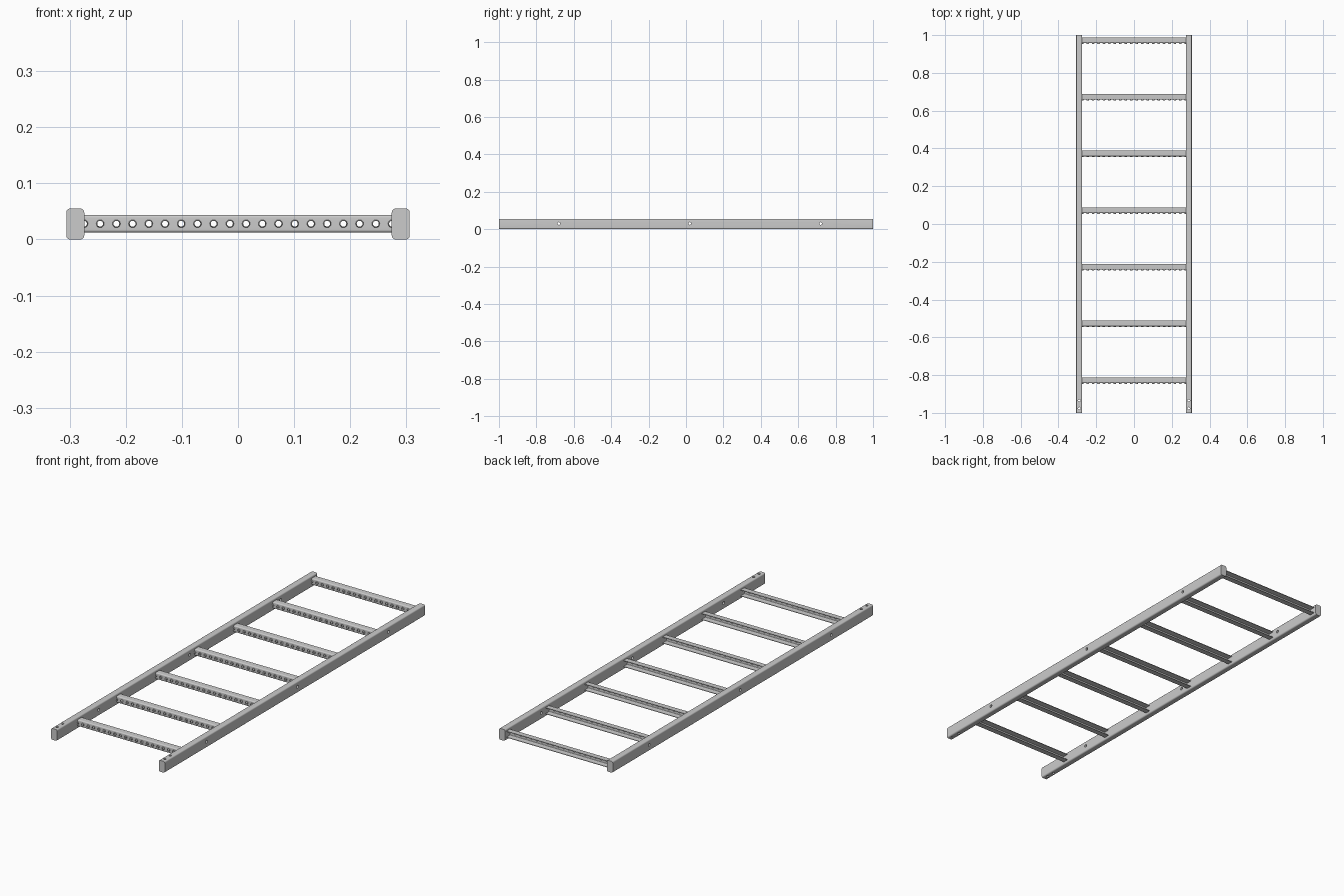
import bpy, bmesh, math
from mathutils import Matrix, Vector

if "Cube" in bpy.data.objects:
    bpy.data.objects.remove(bpy.data.objects["Cube"])

RAIL_X, RAIL_W, RAIL_H = 0.29, 0.032, 0.055
RUNG_Z = 0.028


def arc(cx, cz, r, a0, a1, n=6):
    return [(cx + r * math.cos(math.radians(a0 + (a1 - a0) * i / n)),
             cz + r * math.sin(math.radians(a0 + (a1 - a0) * i / n))) for i in range(n + 1)]


def make_object(name, bm):
    bmesh.ops.recalc_face_normals(bm, faces=bm.faces)
    me = bpy.data.meshes.new(name)
    bm.to_mesh(me)
    bm.free()
    ob = bpy.data.objects.new(name, me)
    bpy.context.collection.objects.link(ob)
    return ob


def extrude(name, pts, place, vec):
    """Closed profile placed in space by place(a, b), extruded along vec."""
    bm = bmesh.new()
    face = bm.faces.new([bm.verts.new(place(*p)) for p in pts])
    ext = bmesh.ops.extrude_face_region(bm, geom=[face], use_keep_orig=True)
    bmesh.ops.translate(bm, vec=vec, verts=[v for v in ext["geom"] if isinstance(v, bmesh.types.BMVert)])
    return make_object(name, bm)


def drill(ob, holes):
    """Cut round holes: (centre, axis, radius, length)."""
    bm = bmesh.new()
    for centre, axis, r, length in holes:
        rot = Vector((0, 0, 1)).rotation_difference(Vector(axis)).to_matrix().to_4x4()
        bmesh.ops.create_cone(bm, cap_ends=True, segments=20, radius1=r, radius2=r,
                              depth=length, matrix=Matrix.Translation(centre) @ rot)
    cutter = make_object("hole_cutter", bm)
    cutter.hide_render = True
    mod = ob.modifiers.new("holes", "BOOLEAN")
    mod.operation, mod.solver, mod.object = "DIFFERENCE", "EXACT", cutter
    select(ob)
    bpy.ops.object.modifier_apply(modifier=mod.name)
    bpy.data.objects.remove(cutter)


def select(ob):
    bpy.ops.object.select_all(action="DESELECT")
    ob.select_set(True)
    bpy.context.view_layer.objects.active = ob


def smooth(ob):
    select(ob)
    bpy.ops.object.shade_smooth_by_angle(angle=math.radians(35))


# Side rails: rounded box sections with bolt holes
r, hw = 0.007, RAIL_W / 2
rail_profile = (arc(hw - r, RAIL_H - r, r, 0, 90) + arc(-hw + r, RAIL_H - r, r, 90, 180)
                + arc(-hw + r, r, r, 180, 270) + arc(hw - r, r, r, 270, 360))
rail = extrude("left_rail", rail_profile, lambda a, b: (a, -1, b), (0, 2, 0))
drill(rail, [((0, y, 0.03), (1, 0, 0), 0.007, 0.1) for y in (-0.68, 0.02, 0.72)]
      + [((0, y, 0.03), (0, 0, 1), 0.006, 0.1) for y in (-0.976, -0.934)])
smooth(rail)
rail.location.x = -RAIL_X
right = bpy.data.objects.new("right_rail", rail.data)
right.location.x = RAIL_X
bpy.context.collection.objects.link(right)

# Rung: channel open to the back, with a row of holes in the front wall
t, R, front, back, h = 0.0025, 0.005, -0.015, 0.015, 0.0158
channel = ([(back, h)] + arc(front + R, h - R, R, 90, 180) + arc(front + R, -h + R, R, 180, 270)
           + [(back, -h), (back, -h + t)]
           + arc(front + R, -h + R, R - t, 270, 180) + arc(front + R, h - R, R - t, 180, 90)
           + [(back, h - t)])
rung = extrude("rung_1", channel, lambda a, b: (-0.28, a, b), (0.56, 0, 0))
hole_xs = [(i - 9.5) * 0.0289 for i in range(20)]
drill(rung, [((x, front, 0), (0, 1, 0), 0.0052, 0.012) for x in hole_xs])

# Raised grip collars around the holes
bm = bmesh.new()
bm.from_mesh(rung.data)
ring = [(0.0052, front + t), (0.0052, front - 0.004), (0.006, front - 0.004), (0.0072, front + 0.0005)]
N = 20
for x in hole_xs:
    loops = [[bm.verts.new((x + rad * math.cos(2 * math.pi * k / N), y, rad * math.sin(2 * math.pi * k / N)))
              for k in range(N)] for rad, y in ring]
    for la, lb in zip(loops, loops[1:]):
        for k in range(N):
            bm.faces.new((la[k], la[(k + 1) % N], lb[(k + 1) % N], lb[k]))
bmesh.ops.recalc_face_normals(bm, faces=bm.faces)
bm.to_mesh(rung.data)
bm.free()
smooth(rung)

# Seven evenly spaced rungs
for i in range(7):
    ob = rung if i == 0 else bpy.data.objects.new(f"rung_{i + 1}", rung.data)
    ob.location = (0, -0.827 + 0.3 * i, RUNG_Z)
    if i:
        bpy.context.collection.objects.link(ob)
